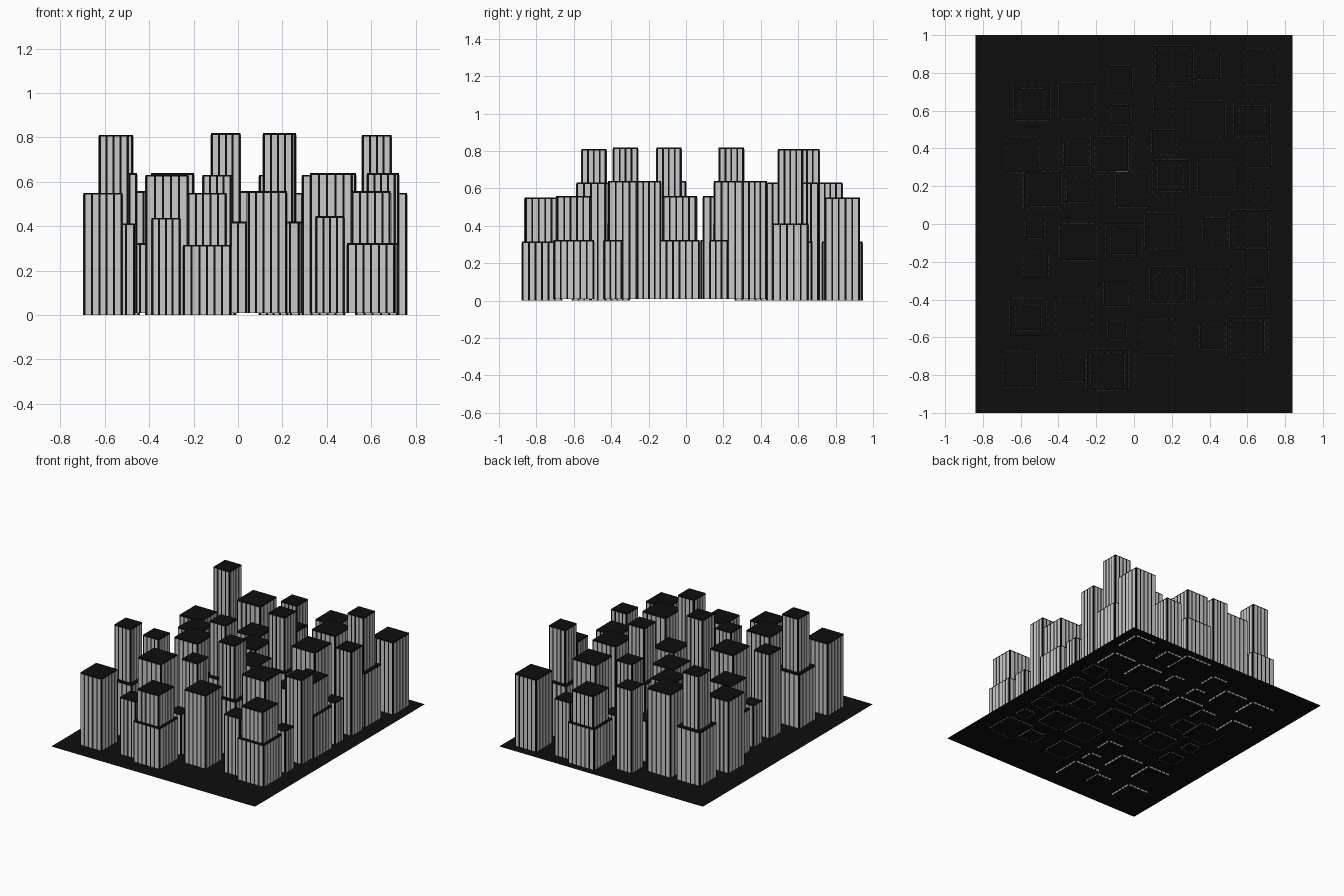
import bpy, bmesh
from math import pi
from mathutils import Matrix, Vector

if "Cube" in bpy.data.objects:
    bpy.data.objects.remove(bpy.data.objects["Cube"])

black = bpy.data.materials.new("black")
black.diffuse_color = (0.004, 0.004, 0.004, 1)
black.use_nodes = True
black.node_tree.nodes["Principled BSDF"].inputs["Base Color"].default_value = black.diffuse_color


def add_box(bm, lo, hi):
    lo, hi = Vector(lo), Vector(hi)
    m = Matrix.Translation((lo + hi) / 2) @ Matrix.Diagonal((*(hi - lo), 1))
    bmesh.ops.create_cube(bm, size=1, matrix=m)


def to_mesh(bm, name, mat=None):
    me = bpy.data.meshes.new(name)
    bm.to_mesh(me)
    bm.free()
    if mat:
        me.materials.append(mat)
    return me


def link(name, me, matrix=Matrix()):
    ob = bpy.data.objects.new(name, me)
    ob.matrix_world = matrix
    bpy.context.collection.objects.link(ob)


GAP, RIM, OUT = 0.009, 0.008, 0.0025


def building(name, tiers):
    """Black core with raised grey wall strips; tiers = (width, depth, z0, z1)."""
    core, strips = bmesh.new(), bmesh.new()
    for w, d, z0, z1 in tiers:
        add_box(core, (-w / 2, -d / 2, z0), (w / 2, d / 2, z1))
        for size, half, axis in ((w, d / 2, 0), (d, w / 2, 1)):
            n = round(size / 0.036)
            pitch = (size - GAP) / n
            for i in range(n):
                a = -size / 2 + GAP + i * pitch
                b = a + pitch - GAP
                for s in (-1, 1):
                    p, q = sorted((s * (half - 0.001), s * (half + OUT)))
                    if axis == 0:
                        add_box(strips, (a, p, z0), (b, q, z1 - RIM))
                    else:
                        add_box(strips, (p, a, z0), (q, b, z1 - RIM))
    return (to_mesh(core, name + "_core", black),
            to_mesh(strips, name + "_wall_strips"))


# Seven buildings of one city block: name, position, tiers
PLAN = [
    ("stepped_block", (0, 0), [(.216, .216, 0, .316), (.176, .18, .316, .55)]),
    ("mid_block", (-.185, .003), [(.13, .13, 0, .437)]),
    ("wide_block", (-.468, 0), [(.176, .188, 0, .55)]),
    ("tower", (-.42, .277), [(.192, .192, 0, .412), (.134, .134, .412, .811)]),
    ("tall_block", (-.18, .28), [(.192, .192, 0, .631)]),
    ("low_block", (.05, .21), [(.096, .1, 0, .316)]),
    ("slim_block", (.045, .402), [(.13, .13, 0, .631)]),
]
meshes = {name: building(name, tiers) for name, _, tiers in PLAN}

# Six city blocks: x, y, z, rotation
BLOCKS = [
    (-.14, -.77, 0, 0), (.6, -.6, .008, 0), (.615, -.035, .008, 0),
    (-.12, .37, 0, 0), (-.475, .185, .008, pi), (.205, .835, 0, pi),
]
for x, y, z, r in BLOCKS:
    block = Matrix.Translation((x, y, z)) @ Matrix.Rotation(r, 4, 'Z')
    for name, (px, py), _ in PLAN:
        m = block @ Matrix.Translation((px, py, 0))
        for me in meshes[name]:
            link(me.name, me, m)

# Ground sheet
bm = bmesh.new()
bmesh.ops.create_grid(bm, x_segments=1, y_segments=1, size=1,
                      matrix=Matrix.Translation((0, 0, .012)) @ Matrix.Diagonal((.84, 1, 1, 1)))
link("base_sheet", to_mesh(bm, "base_sheet", black))
